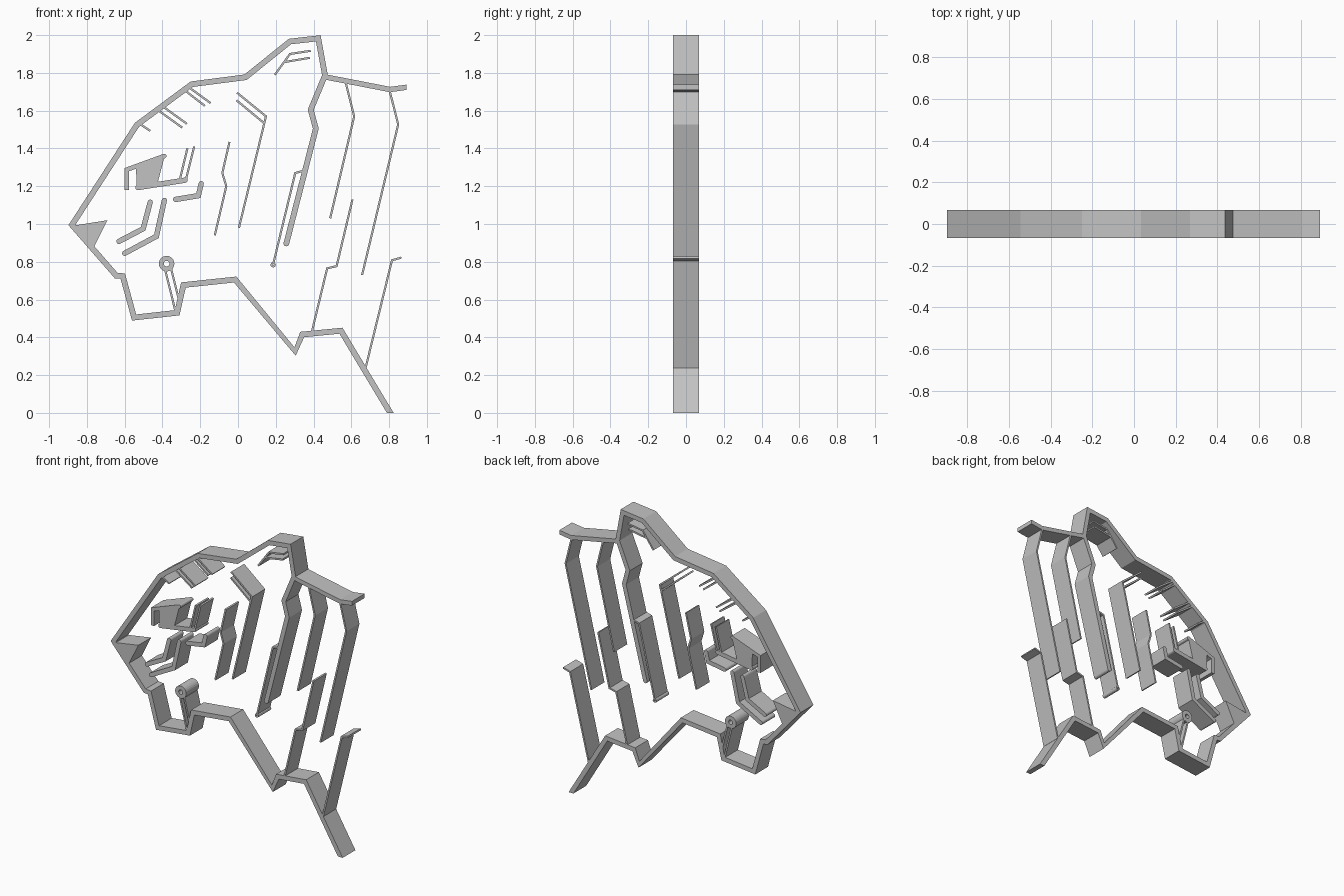
import bpy, bmesh, math
from mathutils import Vector

HALF_DEPTH = 0.0675
THICK, THIN = 0.03, 0.011

cube = bpy.data.objects.get("Cube")
if cube:
    bpy.data.objects.remove(cube, do_unlink=True)

grey = bpy.data.materials.new("plain_grey")
grey.use_nodes = True
GREY = (0.54, 0.54, 0.54, 1)
grey.diffuse_color = GREY
grey.node_tree.nodes["Principled BSDF"].inputs["Base Color"].default_value = GREY


def finish(name, bm):
    bmesh.ops.recalc_face_normals(bm, faces=bm.faces)
    mesh = bpy.data.meshes.new(name)
    bm.to_mesh(mesh)
    bm.free()
    mesh.materials.append(grey)
    obj = bpy.data.objects.new(name, mesh)
    bpy.context.collection.objects.link(obj)
    return obj


def plate(name, outline):
    """Extrude a closed x-z outline through the full depth."""
    bm = bmesh.new()
    face = bm.faces.new([bm.verts.new((p[0], -HALF_DEPTH, p[1])) for p in outline])
    out = bmesh.ops.extrude_face_region(bm, geom=[face])
    moved = [v for v in out["geom"] if isinstance(v, bmesh.types.BMVert)]
    bmesh.ops.translate(bm, verts=moved, vec=(0, 2 * HALF_DEPTH, 0))
    return finish(name, bm)


def cap(centre, offset, steps=8):
    """Half-round end, turning clockwise from the given offset."""
    pts = []
    for i in range(1, steps):
        a = -math.pi * i / steps
        c, s = math.cos(a), math.sin(a)
        pts.append(centre + Vector((offset.x * c - offset.y * s,
                                    offset.x * s + offset.y * c)))
    return pts


def strip(name, path, width=THIN, round_start=False, round_end=False, tail=None):
    """Mitred wall following an x-z path."""
    pts = [Vector(p) for p in path]
    normals = []
    for a, b in zip(pts, pts[1:]):
        d = (b - a).normalized()
        normals.append(Vector((-d.y, d.x)))
    offsets = []
    for i in range(len(pts)):
        n0, n1 = normals[max(i - 1, 0)], normals[min(i, len(normals) - 1)]
        mitre = (n0 + n1) / (1 + n0.dot(n1))
        offsets.append(mitre * min(1, 1.5 / mitre.length) * width / 2)
    if tail:
        offsets[-1] = Vector(tail)
    outline = [p + o for p, o in zip(pts, offsets)]
    if round_end:
        outline += cap(pts[-1], offsets[-1])
    outline += [p - o for p, o in reversed(list(zip(pts, offsets)))]
    if round_start:
        outline += cap(pts[0], -offsets[0])
    return plate(name, outline)


def tube(name, x, z, outer, inner, sides=24):
    bm = bmesh.new()
    rings = []
    for r, y in ((outer, -1), (outer, 1), (inner, 1), (inner, -1)):
        rings.append([bm.verts.new((x + r * math.cos(math.tau * i / sides), y * HALF_DEPTH,
                                    z + r * math.sin(math.tau * i / sides)))
                      for i in range(sides)])
    for k in range(4):
        a, b = rings[k], rings[(k + 1) % 4]
        for i in range(sides):
            j = (i + 1) % sides
            bm.faces.new((a[i], a[j], b[j], b[i]))
    return finish(name, bm)


# Main outline: ear, brow, snout, jaw, throat and chest
strip("head_outline", [(.46, 1.79), (.425, 1.983), (.275, 1.966), (.04, 1.777),
      (-.245, 1.74), (-.535, 1.525), (-.879, .995), (-.645, .727), (-.61, .724),
      (-.55, .505), (-.322, .53), (-.289, .677), (-.015, .706), (.302, .325),
      (.34, .415), (.545, .435), (.806, 0)], THICK, tail=(.018, 0))
strip("neck_top", [(.455, 1.78), (.805, 1.712), (.893, 1.724)], .028, tail=(0, .014))
strip("ear_back", [(.462, 1.79), (.385, 1.605), (.412, 1.505), (.256, .897)],
      THICK, round_end=True)

# Thin mane strands
strip("mane_strand_front", [(-.045, 1.435), (-.083, 1.27), (-.062, 1.2), (-.123, .94)])
strip("mane_strand_cheek", [(-.005, 1.695), (.148, 1.57), (.005, .98)])
strip("mane_strand_cheek_fork", [(-.008, 1.655), (.137, 1.535)])
strip("mane_strand_ear", [(.34, 1.28), (.303, 1.27), (.187, .79)])
tube("mane_strand_ear_tip", .186, .784, .014, .004, 12)
strip("mane_strand_upper", [(.57, 1.75), (.615, 1.57), (.488, 1.03)])
strip("mane_strand_rear", [(.803, 1.705), (.848, 1.527), (.657, .73)])
strip("mane_strand_lower", [(.606, 1.13), (.522, .777), (.472, .765), (.39, .425)])
strip("mane_strand_chest", [(.865, .822), (.815, .808), (.676, .24)])

# Ear and brow ticks
strip("inner_ear_upper", [(.195, 1.79), (.275, 1.9), (.385, 1.917)])
strip("inner_ear_lower", [(.245, 1.857), (.38, 1.88)])
ticks = [((-.285, 1.71), (-.175, 1.625)), ((-.255, 1.72), (-.145, 1.64)),
         ((-.42, 1.6), (-.295, 1.51)), ((-.395, 1.62), (-.27, 1.53)),
         ((-.52, 1.53), (-.465, 1.493))]
for i, tick in enumerate(ticks):
    strip(f"brow_tick_{i + 1}", tick)

# Eye
strip("eye_lid", [(-.588, 1.18), (-.588, 1.288), (-.39, 1.36)], .024, round_end=True)
plate("eye_iris", [(-.54, 1.3), (-.39, 1.352), (-.43, 1.2), (-.536, 1.185)])
strip("eye_lower_lid", [(-.53, 1.193), (-.28, 1.232)], .028, round_start=True, round_end=True)
strip("eye_corner_inner", [(-.308, 1.235), (-.268, 1.4)])
strip("eye_corner_outer", [(-.277, 1.23), (-.232, 1.41)])

# Snout, mouth and cheek
plate("nose", [(-.879, .99), (-.692, 1.02), (-.77, .862)])
strip("cheek", [(-.33, 1.13), (-.21, 1.15), (-.195, 1.213)], .028, True, True)
strip("mouth_upper", [(-.465, 1.115), (-.502, .975), (-.63, .908)], .028, True, True)
strip("mouth_lower", [(-.39, 1.125), (-.432, .935), (-.6, .845)], .028, True, True)

# Jaw ring with two stems
tube("jaw_ring", -.378, .79, .041, .015)
strip("jaw_stem_front", [(-.385, .755), (-.333, .545)])
strip("jaw_stem_back", [(-.353, .76), (-.308, .58)])
